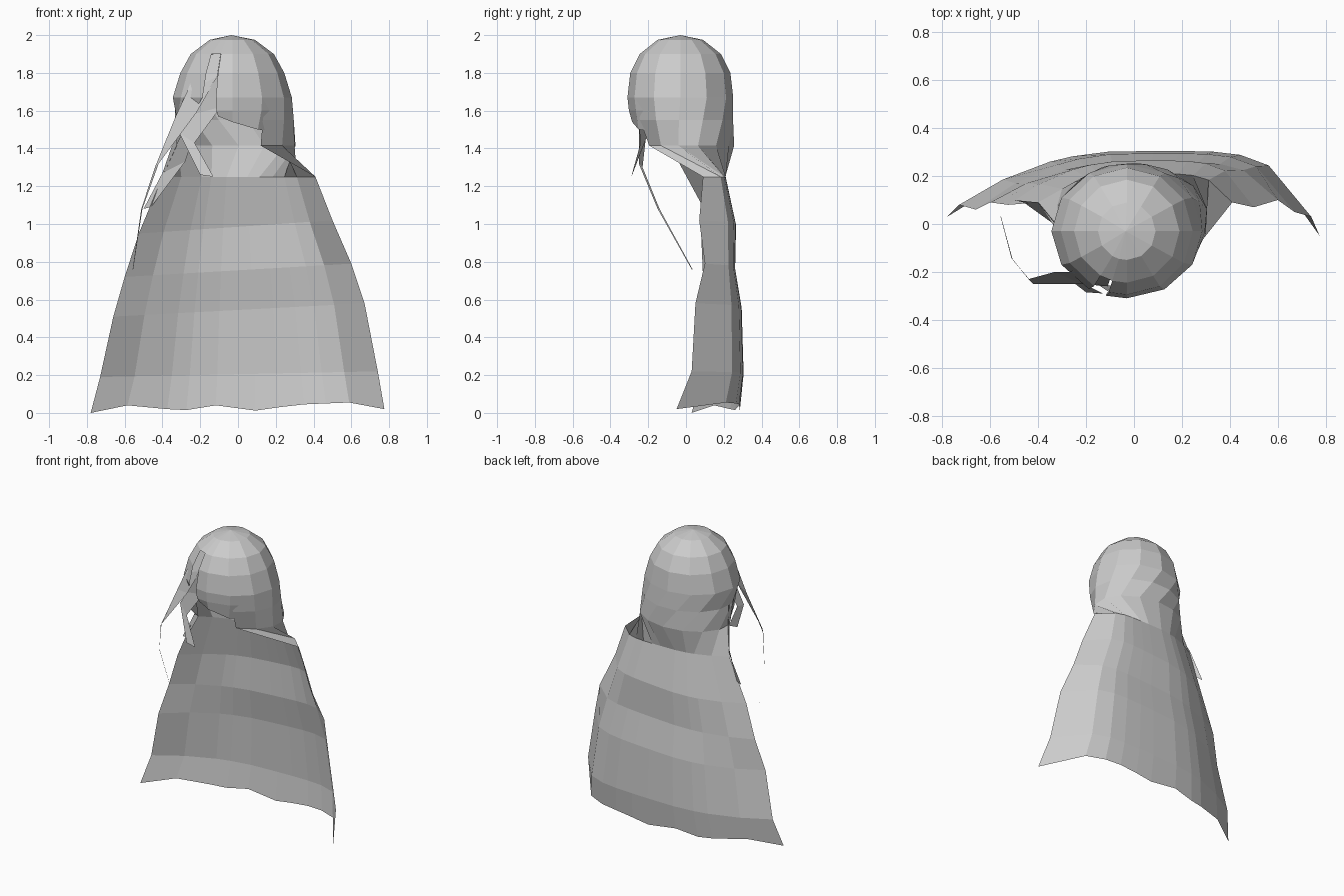
import bpy, bmesh
from math import sin, cos, radians

if "Cube" in bpy.data.objects:
    bpy.data.objects.remove(bpy.data.objects["Cube"])


def build(name, rows, closed=False, pole=None, skip=()):
    """Skin a list of equal-length point rows with flat faces."""
    bm = bmesh.new()
    grid = [[bm.verts.new(p) for p in r] for r in rows]
    n = len(rows[0])
    for k, (a, b) in enumerate(zip(grid, grid[1:])):
        for i in range(n if closed else n - 1):
            if (k, i) not in skip:
                j = (i + 1) % n
                bm.faces.new((a[i], b[i], b[j], a[j]))
    if pole:
        tip = bm.verts.new(pole)
        for i in range(n):
            bm.faces.new((tip, grid[0][i], grid[0][(i + 1) % n]))
    bmesh.ops.remove_doubles(bm, verts=bm.verts, dist=0.0005)
    bmesh.ops.recalc_face_normals(bm, faces=bm.faces)
    me = bpy.data.meshes.new(name)
    bm.to_mesh(me)
    bm.free()
    ob = bpy.data.objects.new(name, me)
    bpy.context.collection.objects.link(ob)
    return ob


def ring(z, cx, cy, rx, ry, angles):
    return [(cx + rx * cos(radians(a)), cy + ry * sin(radians(a)), z) for a in angles]


def spread(a0, a1, n):
    return [a0 + (a1 - a0) * i / (n - 1) for i in range(n)]


# crown of the head, with a parting left open at the front left
A = spread(0, 240, 9) + [254, 270, 300, 330]
crown = [ring(z, -.03, -.03, rx, ry, A) for z, rx, ry in
         [(1.975, .12, .12), (1.9, .22, .215), (1.8, .275, .265), (1.67, .315, .28)]]
build("crown", crown, True, (-.035, -.03, 2.0), skip={(1, 8), (2, 8)})

# long back hair: wraps the head, then flares to a cape-like sheet
N = 11
rows = [ring(1.67, -.03, -.03, .315, .28, spread(-60, 240, N)),
        ring(1.55, -.015, -.01, .312, .265, spread(-62, 218, N)),
        ring(1.415, -.01, .02, .32, .235, spread(-66, 190, N))]
U = [1, .76, .6, .45, .28, .12, -.15, -.35, -.48, -.75, -1]
# z right, z left, x right, x left, edge y right, edge y left, back y
sheet = [(1.25, 1.25, .41, -.40, .09, .09, .21),
         (1.02, .95, .50, -.525, .07, .08, .265),
         (.79, .72, .60, -.60, .10, .09, .26),
         (.58, .51, .67, -.66, .05, .06, .295),
         (.22, .19, .74, -.73, .03, .08, .305),
         (.04, .02, .775, -.78, -.05, .03, .285)]
hem = [.02, .055, .05, .045, .03, .012, .04, .015, .02, .04, 0]
for k, (zr, zl, xr, xl, yr, yl, yb) in enumerate(sheet):
    row = []
    for i, u in enumerate(U):
        x = xr * u if u > 0 else -xl * u
        y = yb - ((yb - yr) * u ** 5.5 if u > 0 else (yb - yl) * (-u) ** 2.2)
        z = zl + (zr - zl) * (u + 1) / 2
        row.append((x, y, hem[i] if k == len(sheet) - 1 else z))
    rows.append(row)
build("back_hair", rows)

# fringe over the forehead, ending in a slanted edge round to the right ear
F = [254, 270, 300, 330, 360]
fringe = [ring(z, -.03, -.03, rx, ry, F) for z, rx, ry in
          [(1.67, .315, .28), (1.6, .308, .272), (1.53, .27, .255)]]
drop = [.04, .01, -.03, -.04, .03]
fringe[-1] = [(x, y, z + d) for (x, y, z), d in zip(fringe[-1], drop)]
build("fringe", fringe)

# locks on the left side: pairs of edge points
build("long_lock", [[(-.20, -.17, 1.88), (-.09, -.20, 1.91)],
                    [(-.27, -.20, 1.70), (-.11, -.26, 1.78)],
                    [(-.33, -.20, 1.57), (-.22, -.25, 1.59)],
                    [(-.44, -.23, 1.30), (-.42, -.25, 1.32)],
                    [(-.512, -.14, 1.08), (-.506, -.15, 1.08)],
                    [(-.558, .035, .76), (-.555, .03, .76)]])
build("short_lock", [[(-.17, -.24, 1.70), (-.11, -.28, 1.78)],
                     [(-.24, -.22, 1.58), (-.09, -.26, 1.62)],
                     [(-.31, -.20, 1.48), (-.23, -.24, 1.43)],
                     [(-.20, -.285, 1.26), (-.13, -.29, 1.25)]])
build("shoulder_lock", [[(-.335, 0, 1.67), (-.28, -.19, 1.67)],
                        [(-.33, 0, 1.47), (-.24, -.19, 1.45)],
                        [(-.40, .09, 1.27), (-.28, -.04, 1.33)],
                        [(-.50, .10, 1.08), (-.46, .09, 1.09)]])
